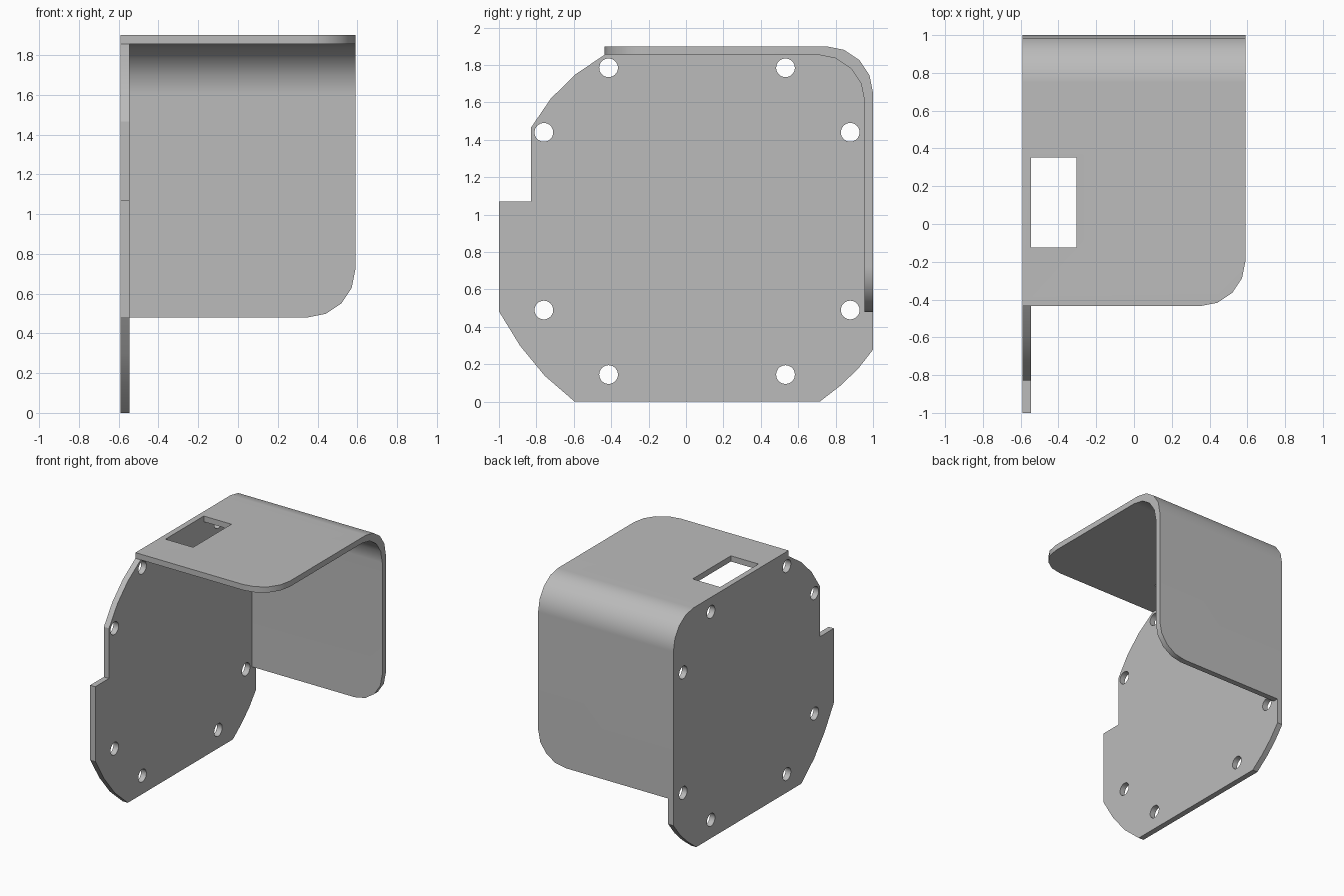
import bpy, bmesh, math

if "Cube" in bpy.data.objects:
    bpy.data.objects.remove(bpy.data.objects["Cube"])

X0, X1, T = -0.59, 0.59, 0.045          # outer faces and sheet thickness
FRONT, BACK, LOW, TOP = -0.435, 1.0, 0.48, 1.9
R = 0.25                                # bend radius

grey = bpy.data.materials.new("sheet_grey")
grey.use_nodes = True
colour = (0.5, 0.5, 0.5, 1)
grey.diffuse_color = colour
grey.node_tree.nodes["Principled BSDF"].inputs["Base Color"].default_value = colour


def prisms(name, outlines, x0, x1, round_edge=None, radius=0):
    """Extrude closed (y, z) outlines along x, optionally rounding chosen edges."""
    bm = bmesh.new()
    for outline in outlines:
        a = [bm.verts.new((x0, y, z)) for y, z in outline]
        b = [bm.verts.new((x1, y, z)) for y, z in outline]
        bm.faces.new(a)
        bm.faces.new(b)
        for i in range(len(a)):
            j = (i + 1) % len(a)
            bm.faces.new((a[i], a[j], b[j], b[i]))
    if round_edge:
        edges = [e for e in bm.edges if all(round_edge(v.co) for v in e.verts)]
        bmesh.ops.bevel(bm, geom=edges, offset=radius, segments=4,
                        profile=0.5, affect='EDGES')
    bmesh.ops.recalc_face_normals(bm, faces=bm.faces)
    mesh = bpy.data.meshes.new(name)
    bm.to_mesh(mesh)
    bm.free()
    mesh.materials.append(grey)
    ob = bpy.data.objects.new(name, mesh)
    bpy.context.collection.objects.link(ob)
    return ob


def cut_and_finish(ob, cutter):
    """Cut the openings, then smooth the bends and keep the flats flat."""
    cutter.hide_render = True
    bpy.ops.object.select_all(action='DESELECT')
    bpy.context.view_layer.objects.active = ob
    ob.select_set(True)
    cut = ob.modifiers.new("openings", 'BOOLEAN')
    cut.operation, cut.solver, cut.object = 'DIFFERENCE', 'EXACT', cutter
    bpy.ops.object.modifier_apply(modifier=cut.name)
    bpy.data.objects.remove(cutter)
    bpy.ops.object.shade_smooth_by_angle(angle=math.radians(30))
    weighted = ob.modifiers.new("flat_panels", 'WEIGHTED_NORMAL')
    weighted.keep_sharp = True


def arc(cy, cz, r, steps, start, end):
    angles = [math.radians(start + (end - start) * i / steps) for i in range(steps + 1)]
    return [(cy + r * math.cos(a), cz + r * math.sin(a)) for a in angles]


def circle(cy, cz, r):
    return arc(cy, cz, r, 32, 0, 360)[:-1]


# Bent hood: top panel, bend and back panel, with rounded free corners
outer_bend = arc(BACK - R, TOP - R, R, 4, 90, 0)
inner_bend = arc(BACK - T - R, TOP - T - R, R, 4, 0, 90)
hood_profile = ([(FRONT, TOP)] + outer_bend + [(BACK, LOW), (BACK - T, LOW)]
                + inner_bend + [(FRONT, TOP - T)])


def free_corner(co):
    return co.x > X1 - 0.001 and (co.y < FRONT + 0.001 or co.z < LOW + 0.001)


hood = prisms("bent_hood", [hood_profile], X0, X1, free_corner, 0.24)

# Rectangular opening in the top panel
opening = [(-0.125, 1.7), (0.352, 1.7), (0.352, 2), (-0.125, 2)]
cut_and_finish(hood, prisms("opening_cutter", [opening], X0 + T, -0.304))

# Side plate, fitted under the hood
plate_outline = [
    (FRONT, TOP - T), (-0.594, 1.748), (-0.723, 1.62), (-0.829, 1.465),
    (-0.829, 1.07), (-1, 1.07), (-1, 0.483), (-0.888, 0.3), (-0.755, 0.138),
    (-0.595, 0), (0.715, 0), (0.826, 0.086), (0.92, 0.176), (BACK, 0.278),
    (BACK, LOW), (BACK - T, LOW)] + inner_bend
plate = prisms("side_plate", [plate_outline], X0, X0 + T)

# Eight bolt holes, mirrored about the plate centre
holes = [circle(0.059 + sy * dy, 0.965 + sz * dz, 0.05)
         for dy, dz in ((0.473, 0.82), (0.819, 0.475))
         for sy in (-1, 1) for sz in (-1, 1)]
cut_and_finish(plate, prisms("hole_cutter", holes, X0 - 0.1, X0 + T + 0.1))
